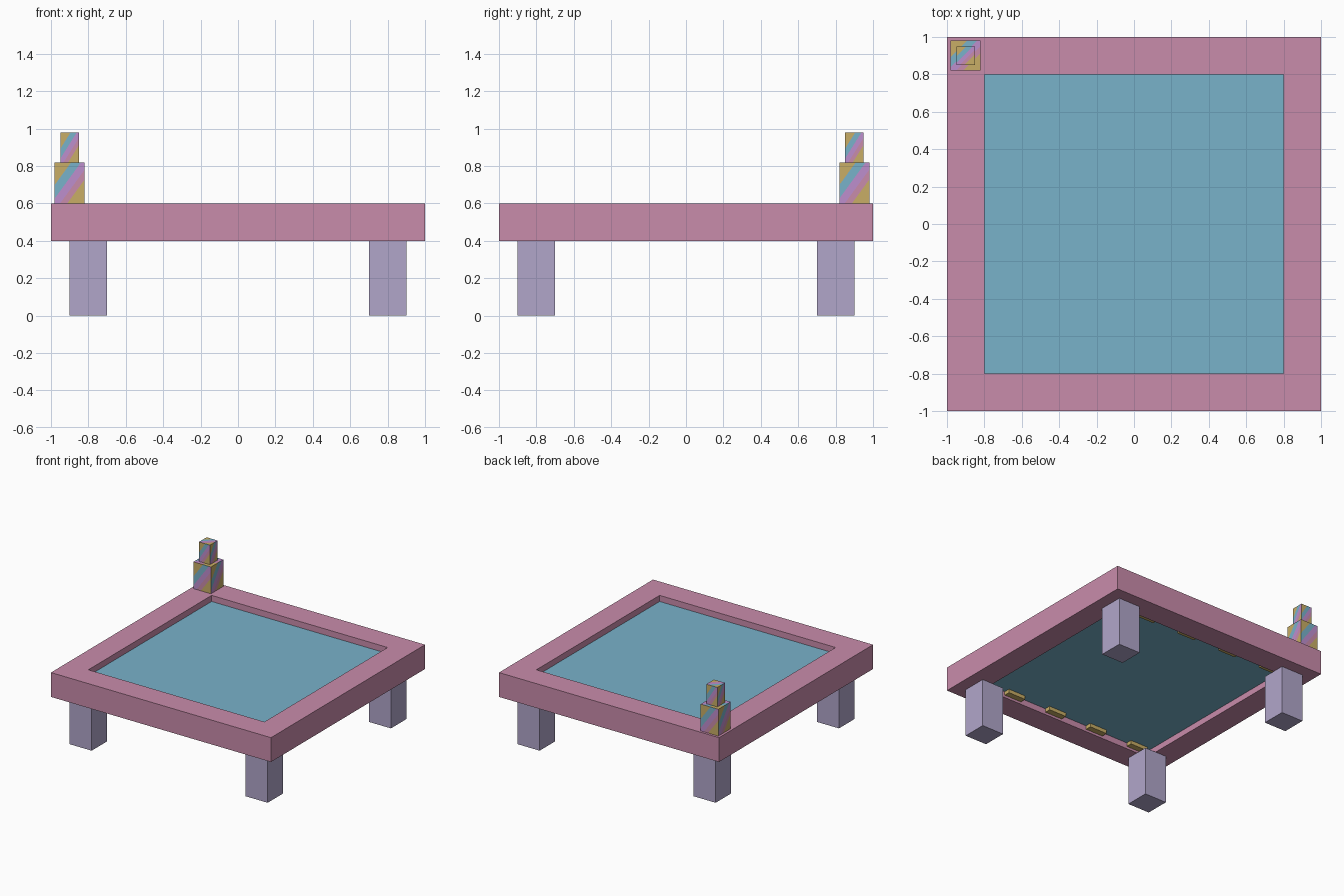
import bpy, bmesh
from mathutils import Vector

cube = bpy.data.objects.get("Cube")
if cube:
    bpy.data.objects.remove(cube, do_unlink=True)


def material(name, rgb):
    lin = [((c / 255 + 0.055) / 1.055) ** 2.4 for c in rgb] + [1.0]
    m = bpy.data.materials.new(name)
    m.use_nodes = True
    m.diffuse_color = lin
    m.node_tree.nodes["Principled BSDF"].inputs["Base Color"].default_value = lin
    return m


PINK = material("rose pink", (201, 140, 171))
BLUE = material("water blue", (121, 178, 202))
LILAC = material("pale lilac", (177, 166, 202))
GOLD = material("soft gold", (200, 174, 102))
ORCHID = material("orchid", (190, 142, 206))


def finish(name, bm, mats):
    me = bpy.data.meshes.new(name)
    bm.to_mesh(me)
    bm.free()
    for m in mats:
        me.materials.append(m)
    ob = bpy.data.objects.new(name, me)
    bpy.context.collection.objects.link(ob)
    return ob


def box_mesh(center, size):
    bm = bmesh.new()
    bmesh.ops.create_cube(bm, size=1)
    for v in bm.verts:
        v.co = Vector(c + p * s for c, p, s in zip(center, v.co, size))
    return bm


def box(name, center, size, mat):
    return finish(name, box_mesh(center, size), [mat])


# Square frame: four loops of corners joined into a closed ring
bm = bmesh.new()
corners = [(-1, -1), (1, -1), (1, 1), (-1, 1)]
loops = [[bm.verts.new((x * r, y * r, z)) for x, y in corners]
         for r, z in [(1, 0.4), (1, 0.6), (0.8, 0.6), (0.8, 0.4)]]
for a, b in zip(loops, loops[1:] + loops[:1]):
    for i in range(4):
        j = (i + 1) % 4
        bm.faces.new((a[i], a[j], b[j], b[i]))
bmesh.ops.recalc_face_normals(bm, faces=bm.faces)
finish("frame", bm, [PINK])

# Recessed panel inside the frame
box("panel", (0, 0, 0.5), (1.6, 1.6, 0.1), BLUE)

# Legs
for sx, lr in ((-1, "right"), (1, "left")):
    for sy, fb in ((-1, "front"), (1, "back")):
        box(f"{fb}_{lr}_leg", (0.8 * sx, 0.8 * sy, 0.2), (0.2, 0.2, 0.4), LILAC)

# Small clips under the front and back edges of the panel
for sy, fb in ((-1, "front"), (1, "back")):
    for i in range(4):
        box(f"{fb}_clip_{i + 1}", (0.52 - 0.4 * i, 0.8 * sy, 0.45),
            (0.16, 0.1, 0.06), GOLD)


# Blocks with diagonal colour bands on every face
CUTS = [-0.45, -0.12, 0.18, 0.42]
BANDS = [0, 1, 2, 3, 0]


def striped_box(name, center, size):
    bm = box_mesh(center, size)
    bmesh.ops.split_edges(bm, edges=bm.edges[:])
    c, s = Vector(center), Vector(size)
    for face in bm.faces[:]:
        n = face.normal.copy()
        up = Vector((0, 1, 0)) if abs(n.z) > 0.5 else Vector((0, 0, 1))
        right = up.cross(n)
        # normal of the lines running from lower left to upper right
        d = Vector((right - up)[k] / s[k] for k in range(3))
        parts = [face]
        for t in CUTS:
            geom = set(parts)
            for f in parts:
                geom.update(f.verts)
                geom.update(f.edges)
            res = bmesh.ops.bisect_plane(bm, geom=list(geom), dist=1e-6,
                                         plane_co=c + d * (t / d.length_squared),
                                         plane_no=d.normalized())
            parts = [g for g in res["geom"] if isinstance(g, bmesh.types.BMFace)]
        for f in parts:
            t = (f.calc_center_median() - c).dot(d)
            f.material_index = BANDS[sum(t > k for k in CUTS)]
    bmesh.ops.remove_doubles(bm, verts=bm.verts[:], dist=1e-5)
    return finish(name, bm, [GOLD, BLUE, ORCHID, PINK])


striped_box("corner_post_base", (-0.9, 0.9, 0.71), (0.16, 0.16, 0.22))
striped_box("corner_post_top", (-0.9, 0.9, 0.90), (0.10, 0.10, 0.16))
